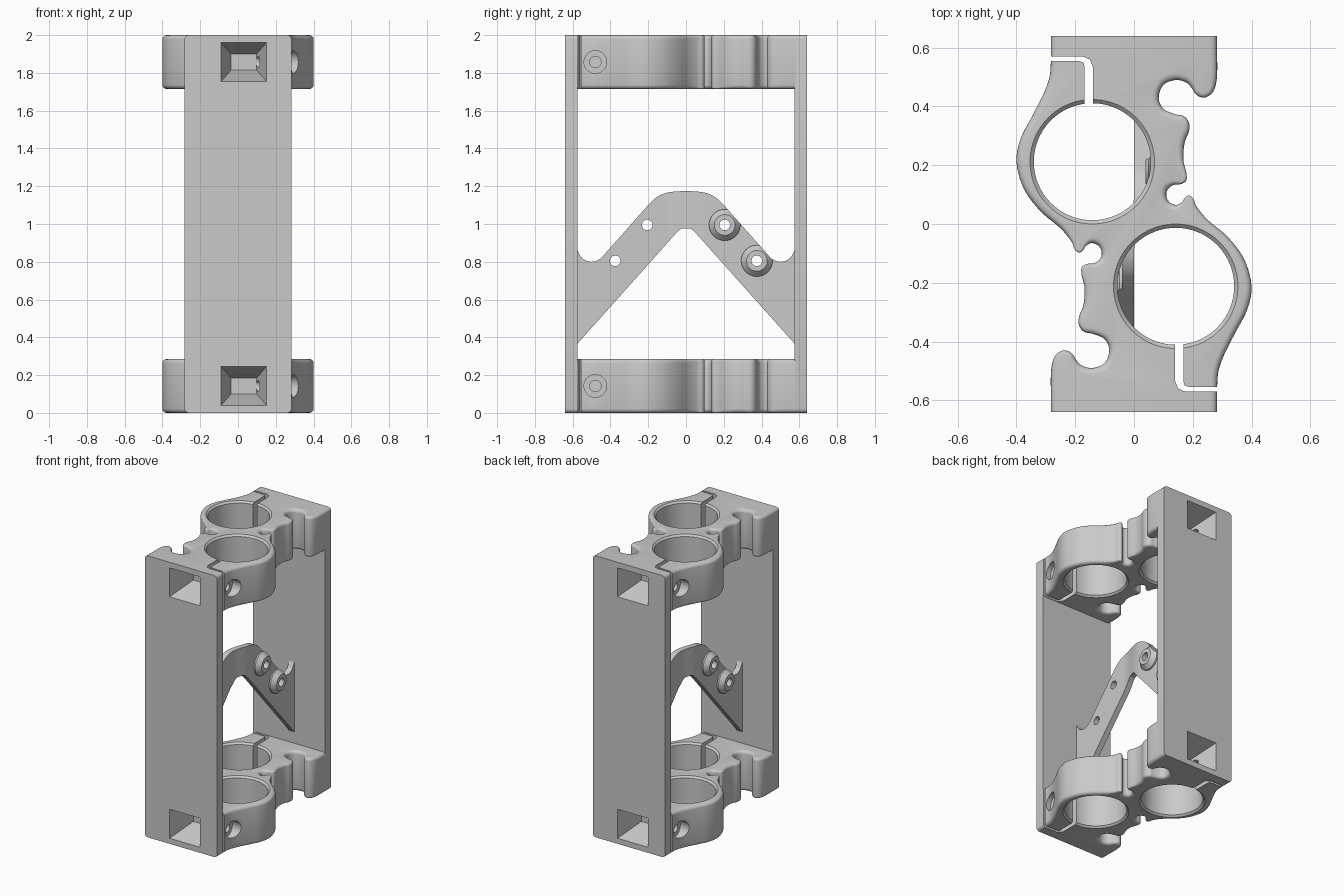
import bpy
import bmesh
from math import sin, cos, pi, hypot, atan2

cube = bpy.data.objects.get("Cube")
if cube:
    bpy.data.objects.remove(cube, do_unlink=True)

grey = bpy.data.materials.new("plain grey")
grey.use_nodes = True
grey.diffuse_color = (0.59, 0.59, 0.59, 1)
grey.node_tree.nodes["Principled BSDF"].inputs["Base Color"].default_value = grey.diffuse_color

HEIGHT, CLAMP_H = 2.0, 0.285
WALL_IN, WALL_OUT, HALF_W = 0.575, 0.64, 0.283
FILLET = 0.022
THICK = 0.04


def loft(name, rings, round_rule=None):
    """Skin matching rings, cap both ends, round the edges picked by a rule."""
    bm = bmesh.new()
    rows = [[bm.verts.new(p) for p in ring] for ring in rings]
    n = len(rows[0])
    for a, b in zip(rows, rows[1:]):
        for i in range(n):
            j = (i + 1) % n
            bm.faces.new((a[i], a[j], b[j], b[i]))
    bm.faces.new(rows[0][::-1])
    bm.faces.new(rows[-1])
    if bm.calc_volume(signed=True) < 0:
        bmesh.ops.reverse_faces(bm, faces=bm.faces)
    if round_rule:
        edges = [e for e in bm.edges if round_rule(e.verts[0].co, e.verts[1].co)]
        bmesh.ops.bevel(bm, geom=edges, offset=FILLET, segments=4, profile=0.5,
                        affect='EDGES')
    mesh = bpy.data.meshes.new(name)
    bm.to_mesh(mesh)
    bm.free()
    mesh.materials.append(grey)
    obj = bpy.data.objects.new(name, mesh)
    bpy.context.collection.objects.link(obj)
    return obj


def turned(points, s):
    """Half turn about the vertical axis when s is -1."""
    return [(s * x, s * y, z) for x, y, z in points]


def lathe_x(name, profile, y, z, s=1, n=40):
    """Turned solid along x from (x, radius) pairs."""
    return loft(name, [turned([(x, y + r * cos(2 * pi * i / n), z + r * sin(2 * pi * i / n))
                               for i in range(n)], s) for x, r in profile])


def lathe_z(name, profile, x, y, n=96):
    return loft(name, [[(x + r * cos(2 * pi * i / n), y + r * sin(2 * pi * i / n), z)
                        for i in range(n)] for z, r in profile])


def smooth_path(pts, steps=5):
    """Catmull-Rom curve through the points."""
    ext = [pts[0]] + pts + [pts[-1]]
    out = []
    for a, b, c, d in zip(ext, ext[1:], ext[2:], ext[3:]):
        for k in range(steps):
            t = k / steps
            out.append(tuple(q + t * (r - p) / 2 + t * t * (2 * p - 5 * q + 4 * r - w) / 2
                             + t ** 3 * (3 * q - p - 3 * r + w) / 2
                             for p, q, r, w in zip(a, b, c, d)))
    return out + [pts[-1]]


def cut(obj, cutters, operation='DIFFERENCE'):
    bpy.context.view_layer.objects.active = obj
    for c in cutters:
        mod = obj.modifiers.new("cut", 'BOOLEAN')
        mod.operation = operation
        mod.solver = 'EXACT'
        mod.object = c
        bpy.ops.object.modifier_apply(modifier=mod.name)


def discard(objs):
    for o in objs:
        bpy.data.objects.remove(o, do_unlink=True)


# Clamp outline: one side from the back wall to the front wall, then half-turned
END = WALL_IN + 0.005
side = smooth_path([
    (HALF_W, END), (HALF_W, .51), (.276, .465), (.26, .44), (.235, .43), (.21, .442),
    (.195, .465), (.175, .483), (.14, .49), (.1, .473), (.084, .43), (.1, .392),
    (.14, .374), (.17, .367), (.187, .345), (.187, .315), (.172, .275), (.168, .22),
    (.178, .175), (.178, .148), (.16, .136), (.135, .133), (.115, .118), (.11, .097),
    (.12, .075), (.143, .065), (.163, .074), (.174, .09), (.188, .097), (.203, .085),
    (.213, .06), (.25, .015), (.32, -.045), (.375, -.12), (.4, -.21), (.386, -.29),
    (.345, -.37), (.305, -.45), (.286, -.51), (HALF_W, -END)])
outline = side + [(-x, -y) for x, y in side]
N = len(outline)


def rim_frame(i):
    """Outward direction at an outline point, and the fillet its curvature allows."""
    (ax, ay), (x, y), (bx, by) = outline[i - 2], outline[i], outline[(i + 2) % N]
    if abs(y) > END - .001:
        return (1 if x > 0 else -1, 0), FILLET
    (px, py), (qx, qy) = outline[i - 1], outline[(i + 1) % N]
    size = hypot(qx - px, qy - py)
    out = ((py - qy) / size, (qx - px) / size)
    ux, uy, vx, vy = x - ax, y - ay, bx - x, by - y
    turn = -atan2(ux * vy - uy * vx, ux * vx + uy * vy)
    if turn <= 0 or abs(y) > .5:
        return out, FILLET
    return out, min(FILLET, .6 * hypot(vx, vy) / turn)


frames = [rim_frame(i) for i in range(N)]
tight = [min(frames[(i + k) % N][1] for k in range(-8, 9)) for i in range(N)]
fillet = [sum(tight[(i + k) % N] for k in range(-4, 5)) / 9 for i in range(N)]


def clamp_ring(angle, top):
    ring = []
    for (x, y), (out, _), f in zip(outline, frames, fillet):
        inset, rise = f * (1 - sin(angle)), f * (1 - cos(angle))
        ring.append((x - out[0] * inset, y - out[1] * inset, CLAMP_H - rise if top else rise))
    return ring


angles = [k * pi / 8 for k in range(5)]
lower = loft("lower_clamp", [clamp_ring(a, False) for a in angles]
             + [clamp_ring(a, True) for a in angles[::-1]])

# Cutters for the clamps: bores, split slots, screw holes
MID = CLAMP_H / 2
slot = [(.14, -.38), (.14, -.535), (.15, -.56), (.175, -.571), (.45, -.571),
        (.45, -.555), (.188, -.555), (.173, -.55), (.168, -.535), (.168, -.38)]
cutters = []
for s in (1, -1):
    cutters += [
        lathe_z("bore_cutter", [(-.002, .214), (.012, .199), (CLAMP_H - .012, .199),
                                (CLAMP_H + .002, .214)], s * .142, s * -.212),
        loft("slot_cutter", [turned([(x, y, z) for x, y in slot], s) for z in (-.1, .4)]),
        lathe_x("screw_cutter", [(.01, .03), (.25, .03), (.25, .06), (.5, .06)], -.48, MID, s)]


# Tapered pockets through the walls into the clamps
def pocket(s, z):
    rings = []
    for y, hx, hz in ((-WALL_OUT - .01, .123, .106), (-.45, .067, .042)):
        rings.append(turned([(.031 + a * hx, y, z + b * hz)
                             for a, b in ((-1, -1), (1, -1), (1, 1), (-1, 1))], s))
    return loft("pocket_cutter", rings)


pockets = {s: [pocket(s, z) for z in (MID, HEIGHT - MID)] for s in (1, -1)}
cut(lower, cutters + [pockets[1][0], pockets[-1][0]])
upper = bpy.data.objects.new("upper_clamp", lower.data.copy())
upper.location.z = HEIGHT - CLAMP_H
bpy.context.collection.objects.link(upper)

# Front and back walls
walls = []
for s, name in ((1, "front_wall"), (-1, "back_wall")):
    ring = [(-HALF_W, 0), (HALF_W, 0), (HALF_W, HEIGHT), (-HALF_W, HEIGHT)]
    wall = loft(name, [[(x, -s * y, z) for x, z in ring] for y in (WALL_OUT, WALL_IN)],
                lambda a, b: abs(a.y - b.y) > .01)
    cut(wall, pockets[s])
    walls.append(wall)
discard(cutters + pockets[1] + pockets[-1])

# Arched brace, swept from wall to wall with a sideways jog at the middle
arch = smooth_path([(0, 1.175), (.09, 1.168), (.15, 1.145), (.2, 1.1), (.31, .976), (.42, .853),
                    (.455, .815), (.5, .8), (.545, .815), (.57, .85), (END, .88)], 6)


def sweep_brace(name, half):
    rings = []
    for y, z in [(-y, z) for y, z in arch[:0:-1]] + arch:
        u = max(-1, min(1, y / .1))
        mid = THICK / 2 * (1.5 * u - .5 * u ** 3)
        low = min(.975, 1.01 - 1.12 * abs(y))
        a, b = mid - half, mid + half
        rings.append([(a, y, low), (b, y, low), (b, y, z), (a, y, z)])
    return loft(name, rings)


brace = sweep_brace("arched_brace", THICK / 2)
trim = sweep_brace("trim_cutter", .2)

# Flared bosses with through holes, trimmed to the brace edge
bosses = []
for s, side_name in ((1, "left"), (-1, "right")):
    for y, z, level in ((.205, .995, "upper"), (.375, .805, "lower")):
        boss = lathe_x(f"{side_name}_{level}_boss",
                       [(THICK - .01, .083), (THICK + .01, .083), (THICK + .04, .055)], y, z, s)
        drill = lathe_x("drill_cutter", [(-.1, .028), (.2, .028)], y, z, s)
        cut(boss, [trim], 'INTERSECT')
        cut(boss, [drill])
        cut(brace, [drill])
        discard([drill])
        bosses.append(boss)
discard([trim])

# Smooth shading with sharp edges kept
bpy.ops.object.select_all(action='DESELECT')
for o in [lower, upper, brace] + walls + bosses:
    o.select_set(True)
bpy.context.view_layer.objects.active = lower
bpy.ops.object.shade_smooth_by_angle(angle=pi / 6)
